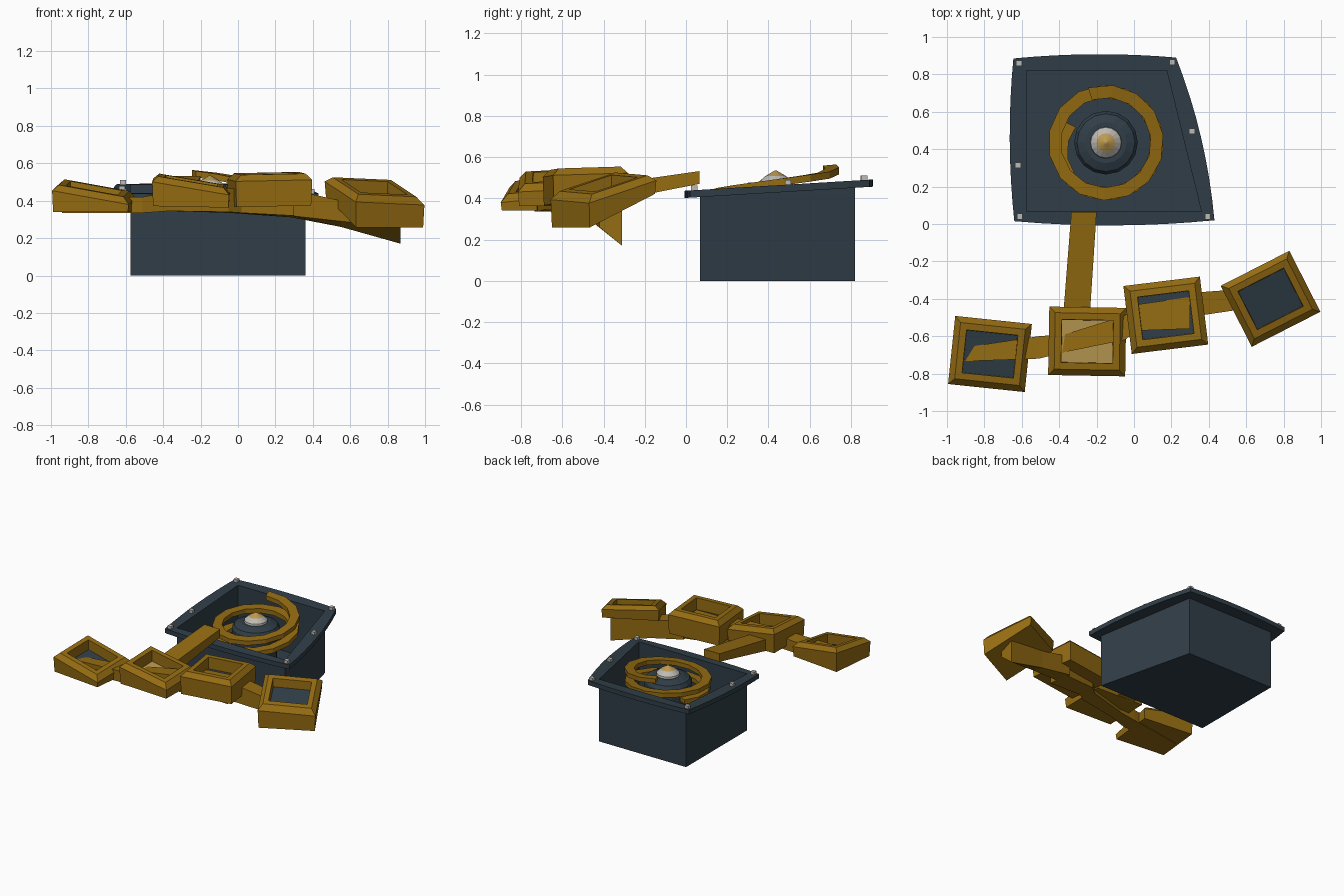
import bpy, bmesh, math
from mathutils import Vector

cube = bpy.data.objects.get("Cube")
if cube:
    bpy.data.objects.remove(cube, do_unlink=True)


def material(name, r, g, b):
    m = bpy.data.materials.new(name)
    m.use_nodes = True
    m.diffuse_color = (r, g, b, 1)
    m.node_tree.nodes["Principled BSDF"].inputs["Base Color"].default_value = (r, g, b, 1)
    return m


OCHRE = material("ochre", 0.30, 0.15, 0.006)
SLATE = material("slate", 0.03, 0.048, 0.064)
TAN = material("tan", 0.50, 0.32, 0.085)
GREY = material("light grey", 0.52, 0.50, 0.46)


def loft(name, loops, mats, last_cap=0, band_mats=None):
    """Join matching closed loops with quads and cap both ends."""
    bm = bmesh.new()
    rings = [[bm.verts.new(p) for p in loop] for loop in loops]
    n = len(rings[0])
    for k, (a, b) in enumerate(zip(rings, rings[1:])):
        for i in range(n):
            j = (i + 1) % n
            f = bm.faces.new((a[i], a[j], b[j], b[i]))
            if band_mats:
                f.material_index = band_mats[k]
    bm.faces.new(rings[0])
    cap = bm.faces.new(rings[-1])
    cap.material_index = last_cap
    bmesh.ops.recalc_face_normals(bm, faces=bm.faces)
    mesh = bpy.data.meshes.new(name)
    bm.to_mesh(mesh)
    bm.free()
    for m in mats:
        mesh.materials.append(m)
    ob = bpy.data.objects.new(name, mesh)
    bpy.context.collection.objects.link(ob)
    return ob


# Housing: open tapered tub with a bowed, sloping flange
def rim_z(y):
    return 0.437 + 0.06 * y


def outline(corners, bulges, steps=8):
    pts = []
    for i, c in enumerate(corners):
        a, b = Vector(c), Vector(corners[(i + 1) % len(corners)])
        d = (b - a).normalized()
        out = Vector((d.y, -d.x))
        for s in range(steps):
            t = s / steps
            pts.append(a.lerp(b, t) + out * bulges[i] * 4 * t * (1 - t))
    return pts


flange = outline([(-0.64, 0.015), (0.43, 0.02), (0.225, 0.89), (-0.645, 0.885)],
                 [0.025, 0.032, 0.02, 0.022])
wall = outline([(-0.575, 0.068), (0.36, 0.068), (0.175, 0.82), (-0.575, 0.82)], [0] * 4)


def at(pts, dz=None, z=0.0):
    return [(p.x, p.y, z if dz is None else rim_z(p.y) + dz) for p in pts]


loft("housing", [at(wall), at(wall, -0.035), at(flange, -0.035), at(flange, 0),
                 at(wall, 0), at(wall, z=0.08)], [SLATE])

# Small square bolts around the flange
for x, y in [(-0.615, 0.86), (0.205, 0.865), (0.31, 0.495),
             (0.395, 0.04), (-0.61, 0.04), (-0.62, 0.315)]:
    sq = [(x + a * 0.015, y + b * 0.015) for a, b in ((-1, -1), (1, -1), (1, 1), (-1, 1))]
    loft("bolt", [[(px, py, rim_z(y) + h) for px, py in sq] for h in (-0.01, 0.022)], [GREY])

# Centre knob: turned profile with a pointed tip
CX, CY = -0.15, 0.435


def turned(name, profile, mats, bands, sides=16):
    loops = [[(CX + r * math.cos(2 * math.pi * i / sides),
               CY + r * math.sin(2 * math.pi * i / sides), z) for i in range(sides)]
             for r, z in profile]
    return loft(name, loops, mats, bands[-1], bands)


turned("knob", [(0.15, 0.08), (0.15, 0.37), (0.17, 0.38), (0.17, 0.42), (0.155, 0.445),
                (0.11, 0.465), (0.085, 0.465)], [SLATE], [0] * 6)
turned("knob_tip", [(0.085, 0.46), (0.082, 0.48), (0.05, 0.508), (0.004, 0.535)],
       [GREY, TAN], [0, 0, 1])

# Coil winding down around the knob, its lower end turning inward
stations = []
steps = 27
for i in range(steps + 1):
    ang = math.radians(108 - 25 * i)
    r = 0.275 - 0.06 * max(0, i - steps + 3) / 3
    lift = 0.02 * max(0, 1 - i / 2)
    ring = []
    for dr, dz in ((-0.034, -0.018), (0.034, -0.018), (0.034, 0.016), (-0.034, 0.016)):
        x, y = CX + (r + dr) * math.cos(ang), CY + (r + dr) * math.sin(ang)
        ring.append((x, y, 0.502 + 0.09 * (y - CY) - 0.006 * i + lift + dz))
    stations.append(ring)
loft("coil", stations, [OCHRE])


# Tray frames: sloped blocks with a chamfered rim and a sunken panel
def tray(name, cx, cy, angle, top, bottom, panel, depth):
    ca, sa = math.cos(math.radians(angle)), math.sin(math.radians(angle))

    def ring(inset, plane, dz):
        z0, du, dv = plane
        pts = []
        for su, sv in ((-1, -1), (1, -1), (1, 1), (-1, 1)):
            u, v = su * (0.206 - inset), sv * (0.183 - inset)
            pts.append((cx + u * ca - v * sa, cy + u * sa + v * ca, z0 + du * u + dv * v + dz))
        return pts

    loft(name, [ring(0.005, bottom, 0), ring(0, top, 0), ring(0.032, top, 0.033),
                ring(0.068, top, 0.033), ring(0.07, top, 0.033 - depth)],
         [OCHRE, panel], 1)


tray("tray_far_right", -0.77, -0.695, -6, (0.435, -0.18, 0.1), (0.34, 0, 0), SLATE, 0.075)
tray("tray_inner_right", -0.25, -0.628, -1, (0.475, -0.17, 0.05), (0.367, -0.02, 0), TAN, 0.085)
tray("tray_inner_left", 0.17, -0.488, 7, (0.513, 0.02, 0.03), (0.37, 0.02, 0), SLATE, 0.09)
tray("tray_far_left", 0.73, -0.40, 27, (0.44, -0.04, 0.3), (0.34, 0, 0.46), SLATE, 0.065)


# Linking beam through the trays: x, front y, back y, bottom front, bottom back, top
def beam(name, rows):
    loft(name, [[(x, f, bf), (x, b, bb), (x, b, t), (x, f, t)]
                for x, f, b, bf, bb, t in rows], [OCHRE])


beam("link_beam", [
    (-0.94, -0.735, -0.665, 0.335, 0.335, 0.41),
    (-0.51, -0.72, -0.60, 0.335, 0.335, 0.42),
    (-0.37, -0.685, -0.59, 0.345, 0.345, 0.445),
    (-0.05, -0.62, -0.49, 0.34, 0.335, 0.465),
    (0.02, -0.57, -0.43, 0.335, 0.33, 0.465),
    (0.30, -0.56, -0.39, 0.32, 0.31, 0.468)])
beam("link_beam_wedge", [
    (0.28, -0.50, -0.37, 0.32, 0.312, 0.46),
    (0.55, -0.46, -0.35, 0.29, 0.26, 0.40),
    (0.87, -0.42, -0.31, 0.26, 0.17, 0.345)])

# Arm from the inner tray to the housing
loft("arm", [[(x0, y, zb), (x1, y, zb), (x1, y, zt), (x0, y, zt)]
             for x0, x1, y, zb, zt in [(-0.377, -0.235, -0.47, 0.365, 0.455),
                                       (-0.335, -0.20, 0.065, 0.47, 0.532)]], [OCHRE])
